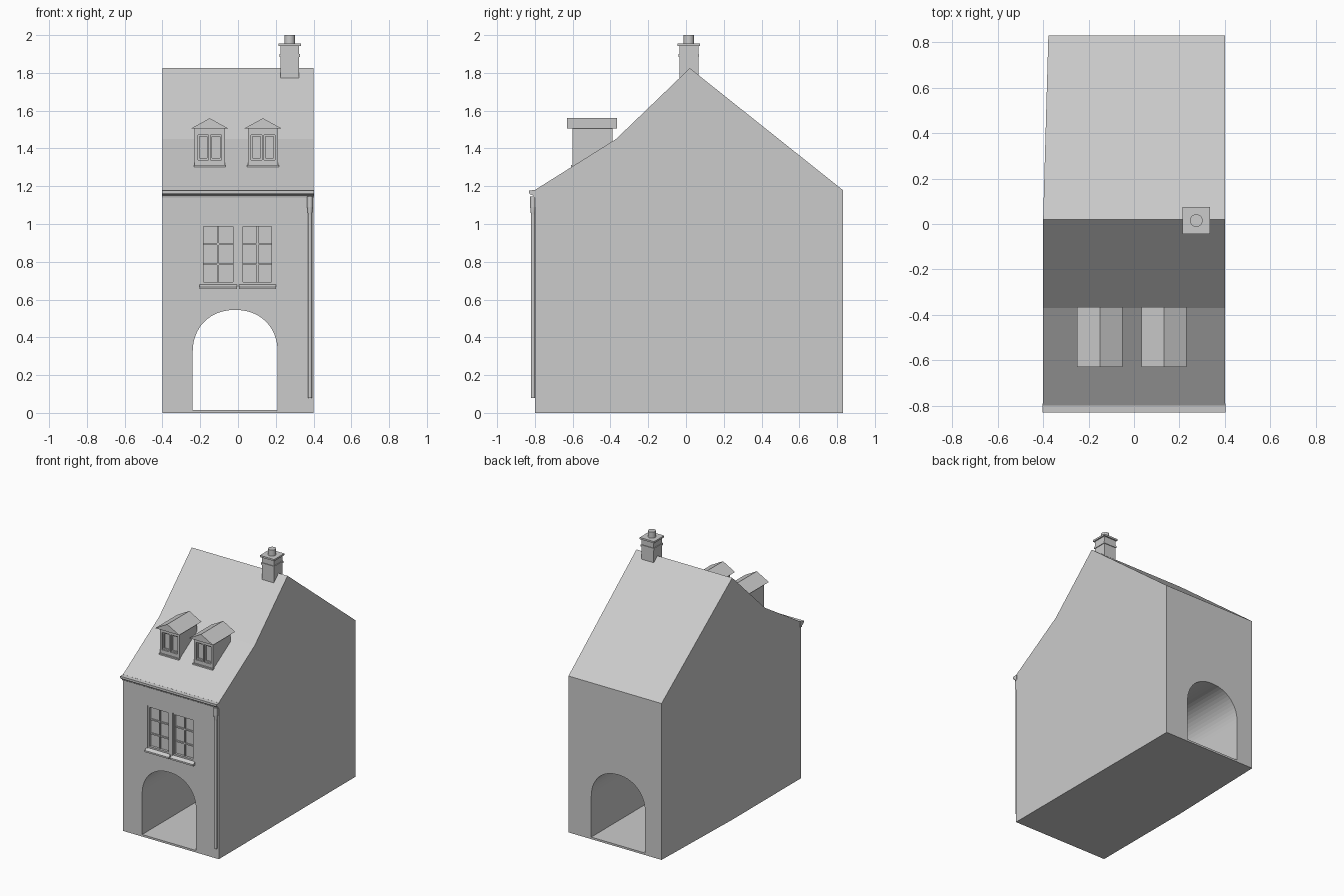
import bpy, bmesh, math
from mathutils import Vector

if "Cube" in bpy.data.objects:
    bpy.data.objects.remove(bpy.data.objects["Cube"], do_unlink=True)

grey = bpy.data.materials.new("plain_grey")
grey.use_nodes = True
grey.diffuse_color = (0.6, 0.6, 0.6, 1)
grey.node_tree.nodes["Principled BSDF"].inputs["Base Color"].default_value = (0.6, 0.6, 0.6, 1)


def finish(name, bm):
    bmesh.ops.recalc_face_normals(bm, faces=bm.faces)
    mesh = bpy.data.meshes.new(name)
    bm.to_mesh(mesh)
    bm.free()
    mesh.materials.append(grey)
    obj = bpy.data.objects.new(name, mesh)
    bpy.context.collection.objects.link(obj)
    return obj


def prism(name, points, direction):
    """Extrude a closed outline of 3D points along a direction."""
    bm = bmesh.new()
    face = bm.faces.new([bm.verts.new(p) for p in points])
    ext = bmesh.ops.extrude_face_region(bm, geom=[face], use_keep_orig=True)
    moved = [v for v in ext["geom"] if isinstance(v, bmesh.types.BMVert)]
    bmesh.ops.translate(bm, verts=moved, vec=Vector(direction))
    return finish(name, bm)


def along_x(name, outline, x0, x1):
    return prism(name, [(x0, y, z) for y, z in outline], (x1 - x0, 0, 0))


def along_y(name, outline, y0, y1):
    return prism(name, [(x, y0, z) for x, z in outline], (0, y1 - y0, 0))


def box(name, x0, x1, y0, y1, z0, z1):
    return along_x(name, [(y0, z0), (y1, z0), (y1, z1), (y0, z1)], x0, x1)


def cylinder(name, x, y, z0, z1, r0, r1, sides):
    bm = bmesh.new()
    bmesh.ops.create_cone(bm, cap_ends=True, segments=sides, radius1=r0, radius2=r1, depth=z1 - z0)
    bmesh.ops.translate(bm, verts=bm.verts, vec=(x, y, (z0 + z1) / 2))
    return finish(name, bm)


def activate(obj):
    bpy.ops.object.select_all(action='DESELECT')
    obj.select_set(True)
    bpy.context.view_layer.objects.active = obj


def smooth(obj):
    activate(obj)
    bpy.ops.object.shade_smooth_by_angle(angle=math.radians(35))


def cut(obj, cutter):
    mod = obj.modifiers.new("cut", 'BOOLEAN')
    mod.operation, mod.solver, mod.object = 'DIFFERENCE', 'EXACT', cutter
    activate(obj)
    bpy.ops.object.modifier_apply(modifier=mod.name)
    bpy.data.objects.remove(cutter, do_unlink=True)


# House body, with the left rear wall drawn in slightly behind the ridge
house = along_x("house_body", [(-0.8, 0), (-0.8, 1.18), (-0.37, 1.45), (0.02, 1.825),
                               (0.83, 1.18), (0.83, 0)], -0.4, 0.4)
bm = bmesh.new()
bm.from_mesh(house.data)
bmesh.ops.bisect_plane(bm, geom=bm.verts[:] + bm.edges[:] + bm.faces[:],
                       plane_co=(0, 0.02, 0), plane_no=(0, 1, 0), dist=1e-4)
for v in bm.verts:
    if v.co.y > 0.8 and v.co.x < 0:
        v.co.x = -0.377
bm.to_mesh(house.data)
bm.free()

# Arched passage from front to back
mid, half, spring, rise, steps = -0.015, 0.225, 0.32, 0.225, 28
arch = [(mid - half, 0.015), (mid + half, 0.015)]
for i in range(steps + 1):
    a = math.pi * i / steps
    c, s = math.cos(a), math.sin(a)
    arch.append((mid + half * math.copysign(abs(c) ** 0.93, c), spring + rise * abs(s) ** 0.93))
cut(house, along_y("passage_cutter", arch, -1, 1))

# Front windows: recess, frame, glazing bars and sill
for side, x0, x1 in (("right", -0.195, -0.015), ("left", 0.015, 0.19)):
    z0, z1 = 0.68, 1.0
    cut(house, box("window_cutter", x0, x1, -0.9, -0.775, z0, z1))
    w = 0.012
    for i, (a, b, c, d) in enumerate(((x0, x0 + w, z0, z1), (x1 - w, x1, z0, z1),
                                      (x0 + w, x1 - w, z0, z0 + w), (x0 + w, x1 - w, z1 - w, z1))):
        box(f"{side}_window_frame_{i}", a, b, -0.793, -0.77, c, d)
    xm = (x0 + x1) / 2
    box(f"{side}_window_mullion", xm - 0.005, xm + 0.005, -0.785, -0.77, z0 + w, z1 - w)
    for i in (1, 2):
        zm = z0 + (z1 - z0) * i / 3
        box(f"{side}_window_bar_{i}", x0 + w, x1 - w, -0.784, -0.77, zm - 0.005, zm + 0.005)
    along_x(f"{side}_window_sill", [(-0.775, 0.655), (-0.82, 0.655), (-0.82, 0.667),
                                    (-0.8, 0.68), (-0.775, 0.68)], x0 - 0.01, x1 + 0.01)

# Cornice gutter along the eaves
along_x("gutter", [(-0.79, 1.14), (-0.808, 1.14), (-0.812, 1.152), (-0.826, 1.158),
                   (-0.83, 1.165), (-0.83, 1.178), (-0.79, 1.18)], -0.402, 0.402)

# Drainpipe with a hopper head
smooth(cylinder("drainpipe", 0.381, -0.81, 0.08, 1.07, 0.011, 0.011, 12))
smooth(cylinder("hopper_cone", 0.381, -0.81, 1.05, 1.09, 0.011, 0.015, 12))
smooth(cylinder("hopper_head", 0.381, -0.81, 1.09, 1.145, 0.015, 0.015, 12))

# Dormers sitting on the front slope
for side, x in (("right", -0.15), ("left", 0.132)):
    body = along_x(f"{side}_dormer_body", [(-0.6, 1.303), (-0.6, 1.506), (-0.39, 1.506), (-0.39, 1.43)],
                   x - 0.08, x + 0.08)
    for s in (-1, 1):
        a, b = sorted((x + s * 0.005, x + s * 0.063))
        cut(body, box("pane_cutter", a, b, -0.7, -0.588, 1.34, 1.472))
        cut(body, box("pane_cutter", a + 0.008, b - 0.008, -0.7, -0.58, 1.35, 1.462))
    along_y(f"{side}_dormer_roof", [(x - 0.1, 1.505), (x + 0.1, 1.505), (x, 1.56)], -0.63, -0.365)
    box(f"{side}_dormer_sill", x - 0.084, x + 0.084, -0.61, -0.59, 1.303, 1.313)

# Chimney on the ridge
cx, cy = 0.274, 0.015
for name, r, z0, z1 in (("chimney_stack", 0.05, 1.72, 1.945), ("chimney_band", 0.055, 1.885, 1.9),
                        ("chimney_cap", 0.06, 1.942, 1.955)):
    box(name, cx - r, cx + r, cy - r, cy + r, z0, z1)
smooth(cylinder("chimney_pot", cx, cy, 1.95, 2.0, 0.028, 0.028, 20))
